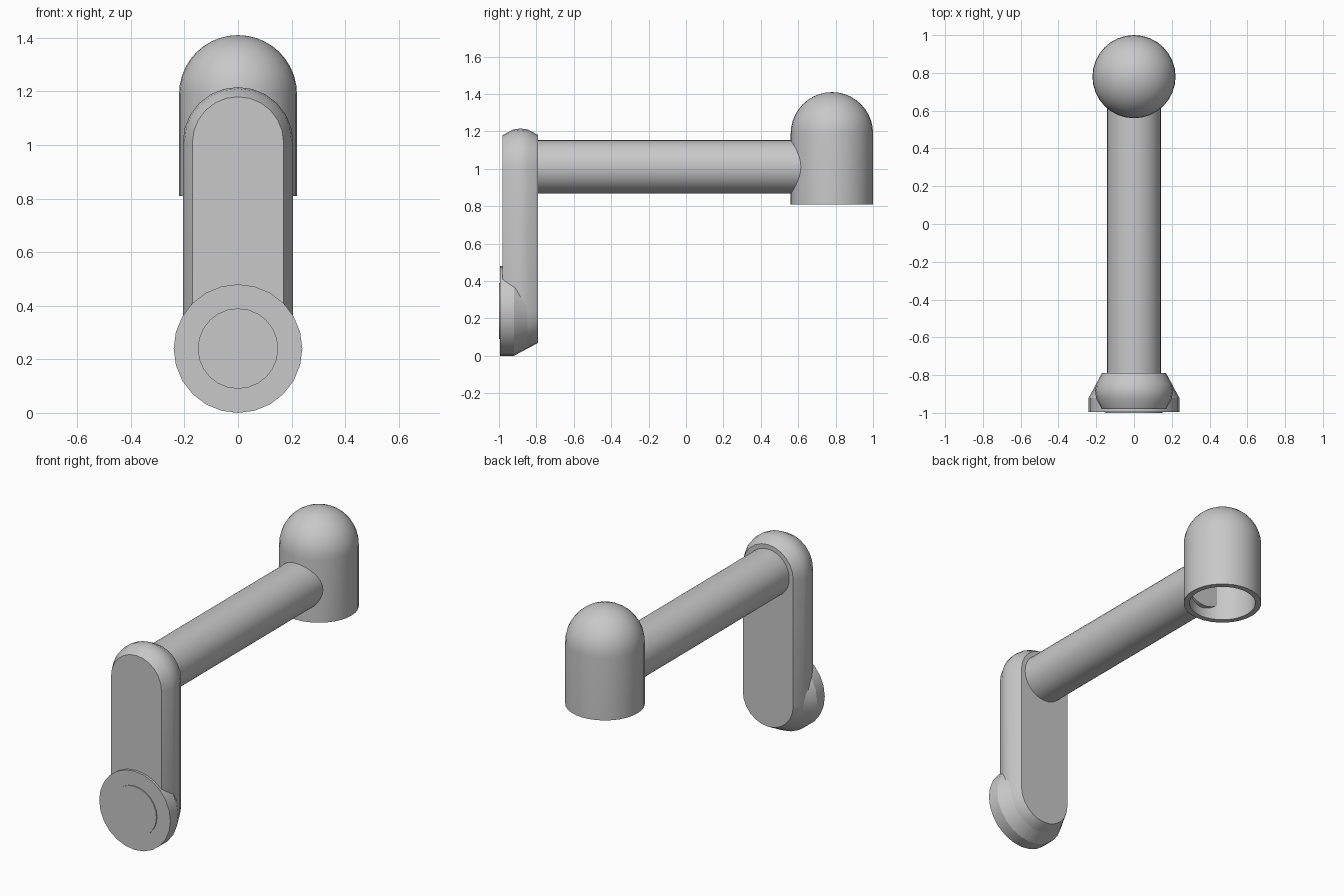
import bpy
import bmesh
from math import sin, cos, pi, radians
from mathutils import Matrix

cube = bpy.data.objects.get("Cube")
if cube:
    bpy.data.objects.remove(cube, do_unlink=True)

grey = bpy.data.materials.new("plain grey")
grey.use_nodes = True
colour = (0.58, 0.58, 0.58, 1)
grey.diffuse_color = colour
grey.node_tree.nodes["Principled BSDF"].inputs["Base Color"].default_value = colour

TO_Y = Matrix.Rotation(-pi / 2, 4, "X")   # turns the z axis onto +y


def finish(name, bm):
    bmesh.ops.remove_doubles(bm, verts=bm.verts, dist=1e-5)
    bmesh.ops.recalc_face_normals(bm, faces=bm.faces)
    mesh = bpy.data.meshes.new(name)
    bm.to_mesh(mesh)
    bm.free()
    mesh.materials.append(grey)
    obj = bpy.data.objects.new(name, mesh)
    bpy.context.collection.objects.link(obj)
    bpy.ops.object.select_all(action="DESELECT")
    bpy.context.view_layer.objects.active = obj
    obj.select_set(True)
    bpy.ops.object.shade_smooth_by_angle(angle=radians(28))
    return obj


def bridge(bm, rings):
    for a, b in zip(rings, rings[1:]):
        for i in range(len(a)):
            j = (i + 1) % len(a)
            bm.faces.new((a[i], a[j], b[j], b[i]))


def lathe_y(name, profile, z, segments=32):
    """Capped solid turned about the y axis; profile holds (y, radius)."""
    bm = bmesh.new()
    rings = []
    for y, r in profile:
        angles = [2 * pi * i / segments for i in range(segments)]
        rings.append([bm.verts.new((r * sin(a), y, z + r * cos(a))) for a in angles])
    bridge(bm, rings)
    bm.faces.new(rings[0])
    bm.faces.new(rings[-1])
    return finish(name, bm)


def slot_link(name, profile, z_low, z_high, steps=12):
    """Upright round-ended plate; profile holds (y, radius)."""
    bm = bmesh.new()
    rings = []
    for y, r in profile:
        ring = []
        for start, z in ((0, z_high), (pi, z_low)):
            for i in range(steps + 1):
                a = start + pi * i / steps
                ring.append(bm.verts.new((r * cos(a), y, z + r * sin(a))))
        rings.append(ring)
    bridge(bm, rings)
    bm.faces.new(rings[0])
    bm.faces.new(rings[-1])
    return finish(name, bm)


def hollow_dome(name, y, z_rim, z_spring, outer, inner, steps=10, segments=32):
    """Domed cup, open below, spun from a thick half profile."""
    bm = bmesh.new()
    arc = [pi / 2 * i / steps for i in range(steps + 1)]
    points = [(inner, z_rim), (outer, z_rim)]
    points += [(outer * cos(a), z_spring + outer * sin(a)) for a in arc]
    points += [(inner * cos(a), z_spring + inner * sin(a)) for a in reversed(arc)]
    points.append(points[0])
    verts = [bm.verts.new((r, y, z)) for r, z in points]
    crown = 2 + steps
    edges = [bm.edges.new(pair) for i, pair in enumerate(zip(verts, verts[1:]))
             if i != crown]
    bmesh.ops.spin(bm, geom=verts + edges, cent=(0, y, 0), axis=(0, 0, 1),
                   angle=2 * pi, steps=segments)
    bmesh.ops.remove_doubles(bm, verts=bm.verts, dist=1e-5)
    bmesh.ops.dissolve_degenerate(bm, edges=bm.edges, dist=1e-5)
    return finish(name, bm)


# Upright link with softened front and back rims
slot_link("upright_link",
          [(-0.98, 0.17), (-0.925, 0.2), (-0.885, 0.206), (-0.845, 0.2), (-0.79, 0.17)],
          0.24, 1.01)

# Round foot disc tapering back into the link, with a thin raised face
lathe_y("foot_disc", [(-0.994, 0.24), (-0.92, 0.24), (-0.791, 0.17)], 0.24, 24)
lathe_y("foot_face", [(-1.0, 0.15), (-0.99, 0.15)], 0.24, 24)

# Horizontal arm, ending just inside the cup
lathe_y("arm_tube", [(-0.8, 0.143), (0.62, 0.143)], 1.01)

# Open-bottomed domed cup
hollow_dome("domed_cup", 0.78, 0.81, 1.19, 0.22, 0.187)
